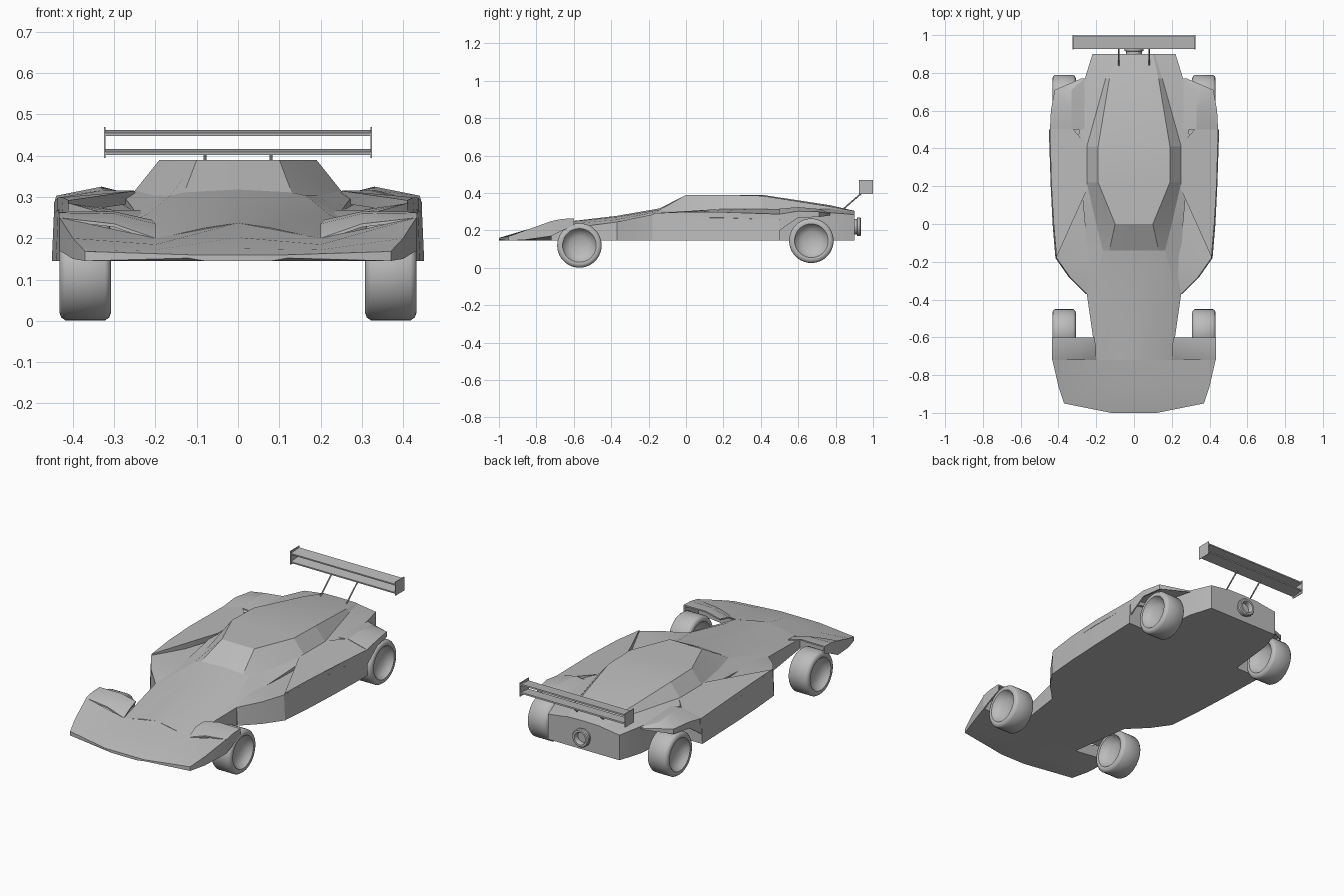
import bpy
import bmesh
import math
from mathutils import Vector, Matrix

if "Cube" in bpy.data.objects:
    bpy.data.objects.remove(bpy.data.objects["Cube"], do_unlink=True)

grey = bpy.data.materials.new("light grey paint")
grey.use_nodes = True
GREY = (0.5, 0.5, 0.5, 1.0)
grey.diffuse_color = GREY
grey.node_tree.nodes["Principled BSDF"].inputs["Base Color"].default_value = GREY


def finish(name, bm, angle=25):
    """Turn a bmesh into a named, shaded object."""
    bmesh.ops.remove_doubles(bm, verts=bm.verts[:], dist=0.0002)
    bmesh.ops.recalc_face_normals(bm, faces=bm.faces[:])
    mesh = bpy.data.meshes.new(name)
    bm.to_mesh(mesh)
    bm.free()
    mesh.materials.append(grey)
    obj = bpy.data.objects.new(name, mesh)
    bpy.context.collection.objects.link(obj)
    bpy.ops.object.select_all(action="DESELECT")
    obj.select_set(True)
    bpy.context.view_layer.objects.active = obj
    bpy.ops.object.shade_smooth_by_angle(angle=math.radians(angle))
    return obj


def loft(name, rings, side=1, angle=25):
    """Skin closed rings of points, capping both ends; side -1 mirrors in x."""
    bm = bmesh.new()
    loops = [[bm.verts.new((x * side, y, z)) for x, y, z in ring] for ring in rings]
    for a, b in zip(loops, loops[1:]):
        for i in range(len(a)):
            j = (i + 1) % len(a)
            bm.faces.new((a[i], a[j], b[j], b[i]))
    bm.faces.new(loops[0])
    bm.faces.new(loops[-1][::-1])
    return finish(name, bm, angle)


def whole_ring(y, half):
    """Complete a half section, which runs from top centre to bottom centre."""
    mirrored = [(-x, z) for x, z in half[-2:0:-1]]
    return [(x, y, z) for x, z in half + mirrored]


def lathe(name, profile, centre, axis, steps=40):
    """Spin (radius, offset) points around an axis through the centre."""
    bm = bmesh.new()
    turn = Vector((0, 0, 1)).rotation_difference(Vector(axis)).to_matrix().to_4x4()
    verts = [bm.verts.new((r, 0, h)) for r, h in profile]
    edges = [bm.edges.new(pair) for pair in zip(verts, verts[1:])]
    bmesh.ops.spin(bm, geom=verts + edges, cent=(0, 0, 0), axis=(0, 0, 1),
                   angle=math.tau, steps=steps)
    bm.transform(Matrix.Translation(centre) @ turn)
    return finish(name, bm, 35)


def box(name, centre, size, tilt=0):
    bm = bmesh.new()
    bmesh.ops.create_cube(bm, size=1)
    bm.transform(Matrix.Translation(centre) @ Matrix.Rotation(tilt, 4, "X")
                 @ Matrix.Diagonal((*size, 1)))
    return finish(name, bm)


FLOOR = 0.145

# Central hull: centre height, then roof edge, canopy base and shoulder
hull = [
    (-.72, .237, (.08, .225), (.17, .205), (.2, .2)),
    (-.37, .278, (.1, .272), (.22, .258), (.25, .245)),
    (-.14, .318, (.13, .311), (.165, .303), (.25, .265)),
    (0, .39, (.1, .39), (.2, .303), (.26, .28)),
    (.22, .39, (.19, .39), (.25, .315), (.28, .305)),
    (.41, .39, (.19, .385), (.25, .315), (.3, .307)),
    (.77, .335, (.13, .328), (.15, .315), (.26, .295)),
    (.9, .305, (.1, .303), (.11, .3), (.22, .285)),
]
loft("central_hull", [
    whole_ring(y, [(0, c), roof, base, shoulder, (shoulder[0], FLOOR), (0, FLOOR)])
    for y, c, roof, base, shoulder in hull], angle=12)

# Wedge nose: centre height, crease, outer top edge and outer bottom height
nose = [
    (-1, .16, (.08, .16), (.12, .16), .152),
    (-.95, .175, (.2, .172), (.37, .168), FLOOR),
    (-.86, .202, (.2, .185), (.4, .2), .15),
    (-.72, .237, (.2, .2), (.432, .25), .17),
]
loft("wedge_nose", [
    whole_ring(y, [(0, c), crease, outer, (outer[0], low), (crease[0], FLOOR), (0, FLOOR)])
    for y, c, crease, outer, low in nose])

# Front fender shells: inner top, middle top, outer top, lip height
front_shell = [
    (-.72, (.2, .2), (.3, .235), (.434, .25), .17),
    (-.66, (.2, .235), (.3, .26), (.434, .262), .2),
    (-.6, (.21, .245), (.3, .265), (.434, .264), .225),
]

# Rear fender shells in the same order
rear_shell = [
    (.5, (.25, .305), (.33, .316), (.445, .287), .2),
    (.6, (.25, .3), (.33, .325), (.44, .303), .268),
    (.71, (.25, .295), (.33, .315), (.42, .3), .272),
    (.77, (.25, .292), (.265, .293), (.28, .29), .28),
]


def shell_ring(y, inner, middle, outer, lip):
    skin = 0.008
    return [(inner[0], y, inner[1]), (middle[0], y, middle[1]), (outer[0], y, outer[1]),
            (outer[0], y, lip), (outer[0] - skin, y, lip),
            (outer[0] - skin, y, outer[1] - skin), (middle[0], y, middle[1] - skin),
            (inner[0], y, inner[1] - skin)]


# Side pods: middle of the ramp and outer edge
pod = [
    (-.37, (.24, .245), (.25, .245)),
    (-.28, (.29, .26), (.34, .265)),
    (-.18, (.3, .268), (.41, .285)),
    (0, (.3, .27), (.425, .287)),
    (.2, (.3, .28), (.435, .287)),
    (.5, (.3, .295), (.445, .28)),
]

# Raised pod cover: plan outline with top height, starting at the intake edge
cover = [(.41, -.175, .292), (.425, 0, .299), (.437, .2, .298), (.446, .51, .287),
         (.33, .51, .316), (.25, .42, .315), (.25, .18, .315)]

# Tyre with a round shoulder and a bowl on each face
tyre = [(0, .02), (.05, .025), (.075, .04), (.086, .055), (.09, .061), (.1, .0625),
        (.112, .058), (.119, .048)]
tyre = tyre + [(r, -h) for r, h in reversed(tyre)]

for label, s in (("left", 1), ("right", -1)):
    loft(label + "_front_fender", [shell_ring(*row) for row in front_shell], s)
    loft(label + "_rear_fender", [shell_ring(*row) for row in rear_shell], s)
    loft(label + "_side_pod", [
        [(.15, y, mid[1]), (mid[0], y, mid[1]), (out[0], y, out[1]),
         (out[0] + .006, y, FLOOR), (.15, y, FLOOR)] for y, mid, out in pod], s, 18)
    loft(label + "_pod_cover", [[(x, y, z - drop) for x, y, z in cover]
                                for drop in (0, .03)], s)
    for end, y, z in (("front", -.57, .12), ("rear", .67, .145)):
        lathe(f"{label}_{end}_wheel", tyre, (s * .37, y, z), (1, 0, 0))
    # Rear wing supports
    box(label + "_wing_end_plate", (s * .323, .962, .432), (.004, .076, .076))
    foot, head = Vector((s * .08, .83, .305)), Vector((s * .08, .945, .405))
    lathe(label + "_wing_strut",
          [(0, 0), (.004, 0), (.004, (head - foot).length), (0, (head - foot).length)],
          foot, head - foot, 8)

# Rear wing blades
for label, z in (("lower", .409), ("upper", .455)):
    box(label + "_wing_blade", (0, .962, z), (.645, .07, .008), math.radians(6))

# Exhaust pipe
lathe("exhaust_pipe", [(0, 0), (.042, 0), (.042, .015), (.05, .018), (.05, .032),
                       (.045, .037), (.034, .037), (.03, .03), (.03, .01), (0, .01)],
      (0, .898, .22), (0, 1, 0), 24)
